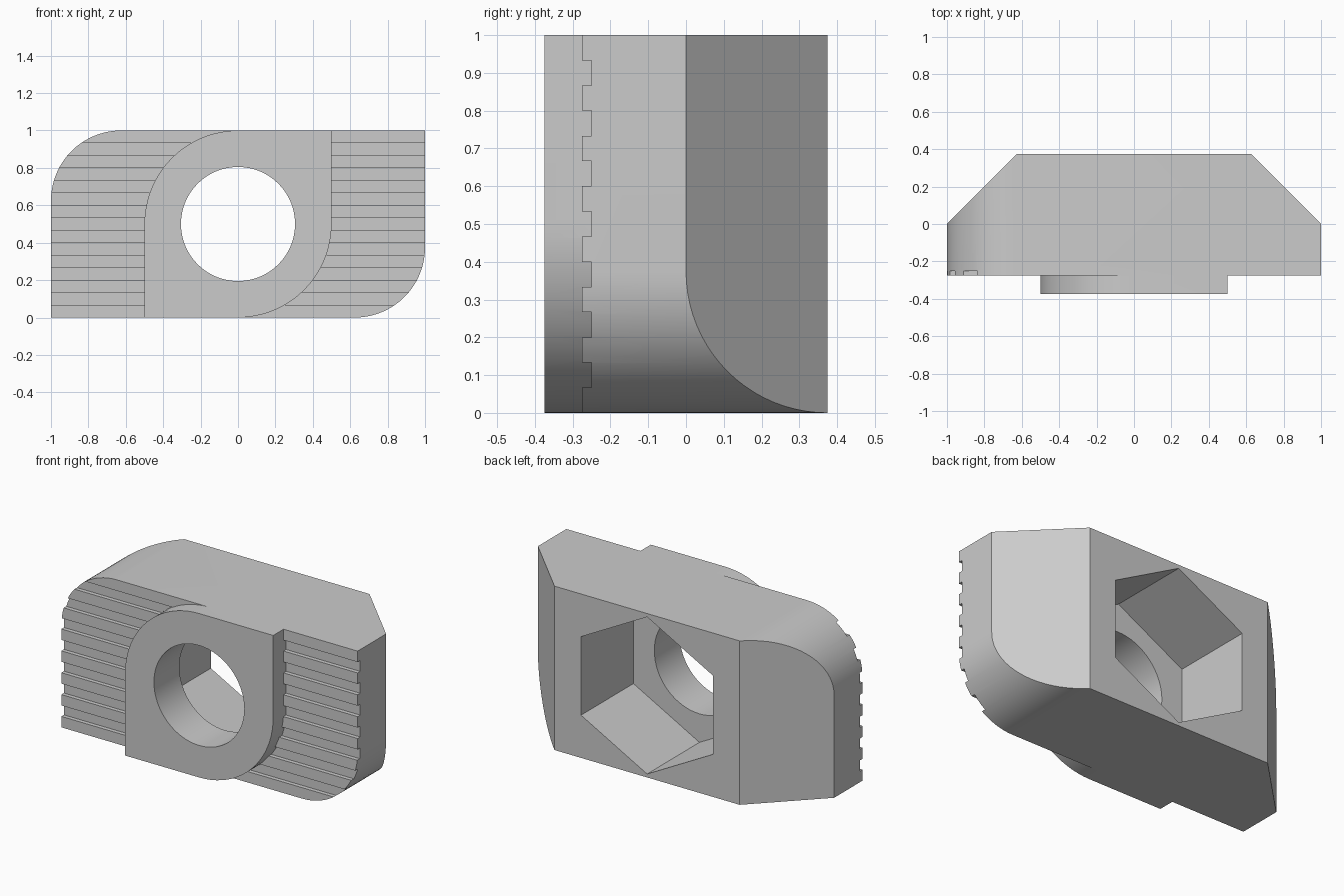
import bpy
import bmesh
from math import cos, sin, pi, radians
from mathutils import Vector

default = bpy.data.objects.get("Cube")
if default:
    bpy.data.objects.remove(default, do_unlink=True)

# One plain grey metal
steel = bpy.data.materials.new("grey_steel")
steel.use_nodes = True
grey = (0.6, 0.6, 0.6, 1)
steel.diffuse_color = grey
steel.node_tree.nodes["Principled BSDF"].inputs["Base Color"].default_value = grey


def arc(cx, cz, rx, rz, start, end, steps):
    """Points on an elliptical arc in the XZ plane, angles in degrees."""
    angles = [radians(start + (end - start) * i / steps) for i in range(steps + 1)]
    return [(cx + rx * cos(a), cz + rz * sin(a)) for a in angles]


def leaf_outline(half, radius):
    """Unit-high block with its top left and bottom right corners rounded."""
    inner = half - radius
    return ([(-half, 0)] + arc(inner, radius, radius, radius, -90, 0, 20)
            + [(half, 1)] + arc(-inner, 1 - radius, radius, radius, 90, 180, 20))


def prism(name, outline, front, back, chamfers=()):
    """Extrude an XZ outline along Y, then trim it with planes."""
    bm = bmesh.new()
    face = bm.faces.new([bm.verts.new((x, front, z)) for x, z in outline])
    result = bmesh.ops.extrude_face_region(bm, geom=[face], use_keep_orig=True)
    moved = [v for v in result["geom"] if isinstance(v, bmesh.types.BMVert)]
    bmesh.ops.translate(bm, verts=moved, vec=(0, back - front, 0))
    for point, normal in chamfers:
        bmesh.ops.bisect_plane(bm, geom=bm.verts[:] + bm.edges[:] + bm.faces[:],
                               dist=1e-5, plane_co=point, plane_no=normal,
                               clear_outer=True)
        rim = [e for e in bm.edges if e.is_boundary]
        bmesh.ops.holes_fill(bm, edges=rim, sides=0)
    bmesh.ops.recalc_face_normals(bm, faces=bm.faces[:])
    mesh = bpy.data.meshes.new(name)
    bm.to_mesh(mesh)
    bm.free()
    mesh.materials.append(steel)
    obj = bpy.data.objects.new(name, mesh)
    bpy.context.collection.objects.link(obj)
    return obj


def combine(target, other, operation):
    """Apply a boolean and discard the helper."""
    mod = target.modifiers.new("boolean", "BOOLEAN")
    mod.operation = operation
    mod.solver = "EXACT"
    mod.object = other
    bpy.context.view_layer.objects.active = target
    bpy.ops.object.modifier_apply(modifier=mod.name)
    bpy.data.objects.remove(other, do_unlink=True)


# Main block with chamfered back edges
slopes = [(Vector((side, 0, 0)), Vector((side, 1, 0))) for side in (-1, 1)]
nut = prism("slot_nut_body", leaf_outline(1, 0.375), -0.275, 0.375, slopes)

# Horizontal grip grooves across the front
bands = 15
for i in range(1, bands, 2):
    low, high = i / bands, (i + 1) / bands
    groove = prism("groove_cutter", [(-1.1, low), (1.1, low), (1.1, high), (-1.1, high)],
                   -0.3, -0.25)
    combine(nut, groove, "DIFFERENCE")

# Raised boss that fits the slot
boss = prism("slot_boss", leaf_outline(0.5, 0.5), -0.375, -0.2)
combine(nut, boss, "UNION")

# Hexagonal pocket in the back and round bore through the middle
pocket = prism("pocket_cutter", arc(0, 0.5, 0.515, 0.479, 30, 330, 5), -0.13, 0.5)
combine(nut, pocket, "DIFFERENCE")
bore = prism("bore_cutter", arc(0, 0.5, 0.305, 0.305, 0, 354.375, 63), -0.5, 0.5)
combine(nut, bore, "DIFFERENCE")

# Smooth the curved walls, keep the machined edges crisp
bpy.ops.object.select_all(action="DESELECT")
nut.select_set(True)
bpy.context.view_layer.objects.active = nut
bpy.ops.object.shade_smooth_by_angle(angle=pi / 8)
